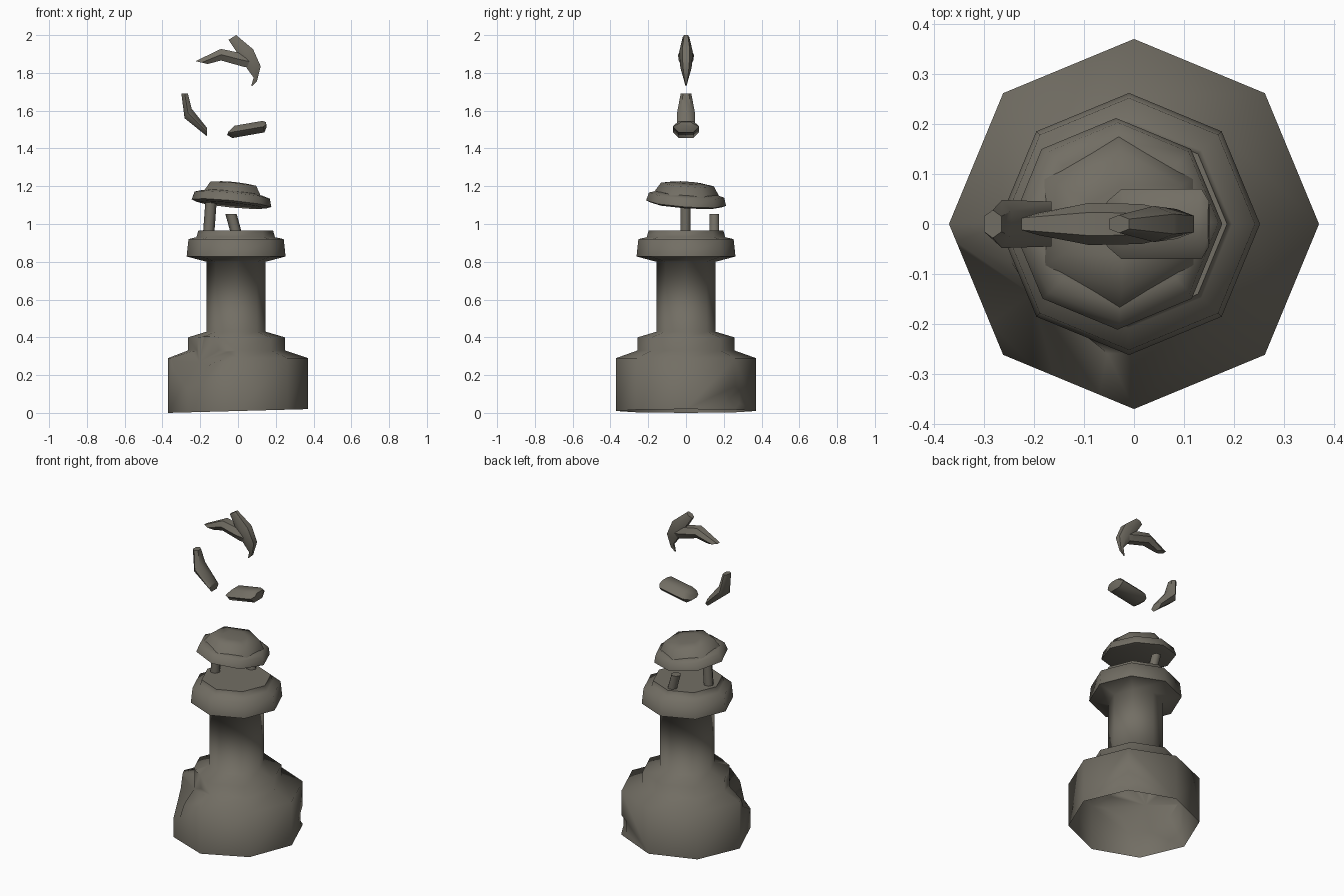
import bpy, bmesh, math
from mathutils import Vector, Matrix

if "Cube" in bpy.data.objects:
    bpy.data.objects.remove(bpy.data.objects["Cube"])

stone = bpy.data.materials.new("weathered_stone")
stone.diffuse_color = (0.17, 0.157, 0.128, 1)
stone.use_nodes = True
stone.node_tree.nodes["Principled BSDF"].inputs["Base Color"].default_value = stone.diffuse_color


def finish(name, bm, smooth=True, angle=75):
    bmesh.ops.recalc_face_normals(bm, faces=bm.faces)
    for f in bm.faces:
        f.smooth = smooth
    me = bpy.data.meshes.new(name)
    bm.to_mesh(me)
    bm.free()
    me.materials.append(stone)
    if smooth:
        me.set_sharp_from_angle(angle=math.radians(angle))
    ob = bpy.data.objects.new(name, me)
    bpy.context.collection.objects.link(ob)
    return ob


def loft(bm, rings):
    """Skin equal-length rings of points and cap both ends."""
    vs = [[bm.verts.new(p) for p in r] for r in rings]
    n = len(vs[0])
    for a, b in zip(vs, vs[1:]):
        for i in range(n):
            j = (i + 1) % n
            bm.faces.new((a[i], a[j], b[j], b[i]))
    bm.faces.new(vs[0][::-1])
    bm.faces.new(vs[-1])
    return vs


def ring(r, z, n=8, cx=0.0, cy=0.0, turn=0.0):
    return [Vector((cx + r * math.cos(turn + math.tau * i / n),
                    cy + r * math.sin(turn + math.tau * i / n), z)) for i in range(n)]


def lathe(name, profile, n=8, turn=0.0, matrix=None):
    """Profile entries are (radius, height, centre x)."""
    bm = bmesh.new()
    loft(bm, [ring(r, z, n, cx, 0, turn) for r, z, cx in profile])
    if matrix:
        bm.transform(matrix)
    return finish(name, bm)


def star_cutter(name, apex, rim):
    """Pit shape: facets fan out from the apex through the rim points."""
    bm = bmesh.new()
    apex = Vector(apex)
    rim = [Vector(p) for p in rim]
    mean = sum(rim, Vector()) / len(rim)
    a = bm.verts.new(apex)
    o = bm.verts.new(apex + (mean - apex) * 4)
    vs = [bm.verts.new(apex + (p - apex) * 2) for p in rim]
    for i, v in enumerate(vs):
        w = vs[(i + 1) % len(vs)]
        bm.faces.new((a, v, w))
        bm.faces.new((o, w, v))
    ob = finish(name, bm, smooth=False)
    ob.hide_render = True
    return ob


# Tower: base, step, shaft and gallery in one shell
tower = lathe("tower", [
    (0.37, 0.0, 0), (0.37, 0.29, 0), (0.258, 0.33, -0.008), (0.256, 0.40, -0.008),
    (0.156, 0.43, -0.01), (0.156, 0.80, -0.01), (0.262, 0.828, -0.01),
    (0.252, 0.92, -0.01), (0.208, 0.93, -0.012), (0.198, 0.965, -0.012)])
for v in tower.data.vertices:          # worn, slightly slanted foot
    if v.co.z < 0.01:
        v.co.z = 0.01 + 0.027 * v.co.x

# Broken corner and chipped foot
cutters = [
    star_cutter("crater_cutter", (-0.205, -0.14, 0.27), [
        (-0.36, -0.04, 0.28), (-0.25, -0.07, 0.33), (-0.18, -0.17, 0.42),
        (-0.12, -0.20, 0.41), (-0.09, -0.23, 0.31), (-0.16, -0.30, 0.25),
        (-0.20, -0.285, 0.15), (-0.29, -0.20, 0.15), (-0.35, -0.08, 0.21)]),
    star_cutter("chip_cutter", (0.23, 0.23, 0.08), [
        (0.262, 0.262, 0.14), (0.285, 0.21, 0.12), (0.285, 0.21, 0.05),
        (0.262, 0.262, 0.025), (0.21, 0.285, 0.05), (0.21, 0.285, 0.12)])]
for c in cutters:
    m = tower.modifiers.new(c.name, 'BOOLEAN')
    m.operation = 'DIFFERENCE'
    m.solver = 'EXACT'
    m.object = c
bpy.context.view_layer.update()
dg = bpy.context.evaluated_depsgraph_get()
cut = bpy.data.meshes.new_from_object(tower.evaluated_get(dg))
tower.modifiers.clear()
tower.data = cut
for c in cutters:
    bpy.data.objects.remove(c)

# Open the underside so the shell is hollow
bm = bmesh.new()
bm.from_mesh(cut)
under = [f for f in bm.faces if f.normal.z < -0.9 and f.calc_center_median().z < 0.03]
bmesh.ops.delete(bm, geom=under, context='FACES_ONLY')
bm.to_mesh(cut)
bm.free()
cut.set_sharp_from_angle(angle=math.radians(75))

# Tilted lantern roof: octagonal eave and six-sided cap
tilt = (Matrix.Translation((-0.035, 0, 1.105)) @ Matrix.Rotation(math.radians(5.5), 4, 'Y')
        @ Matrix.Rotation(math.radians(-4), 4, 'X'))
lathe("roof_eave", [(0.185, -0.005, 0), (0.212, 0.005, 0), (0.20, 0.048, 0),
                    (0.16, 0.06, 0)], 8, 0, tilt)
lathe("roof_cap", [(0.172, 0.055, 0), (0.14, 0.105, 0), (0.07, 0.114, 0)],
      6, math.pi / 2, tilt)

# Lantern posts: one whole, one snapped
for name, foot, top in (("lantern_post", (-0.155, -0.003, 0.955), (-0.142, -0.003, 1.13)),
                        ("broken_post", (-0.01, 0.15, 0.955), (-0.037, 0.15, 1.053))):
    bm = bmesh.new()
    loft(bm, [ring(0.03, p[2], 6, p[0], p[1]) for p in (foot, top)])
    finish(name, bm, angle=65)


def shard(name, sections):
    """Each section is upper x, z, lower x, z and half width."""
    bm = bmesh.new()
    rings = []
    for ux, uz, lx, lz, w in sections:
        mx, mz = (ux + lx) / 2, (uz + lz) / 2
        rings.append([(ux, -w * 0.55, uz), (ux, w * 0.55, uz), (mx, w, mz),
                      (lx, w * 0.55, lz), (lx, -w * 0.55, lz), (mx, -w, mz)])
    loft(bm, rings)
    finish(name, bm, angle=50)


# Floating curved fragments
shard("upper_shard_tail", [(-0.225, 1.862, -0.16, 1.847, 0.022), (-0.09, 1.927, -0.09, 1.866, 0.042),
                           (0.0, 1.908, 0.03, 1.832, 0.04), (0.06, 1.89, 0.06, 1.83, 0.03)])
shard("upper_shard_point", [(-0.01, 2.0, -0.05, 1.975, 0.018), (0.08, 1.925, 0.0, 1.90, 0.036),
                            (0.12, 1.835, 0.05, 1.82, 0.03), (0.10, 1.755, 0.083, 1.775, 0.012),
                            (0.075, 1.73, 0.07, 1.732, 0.003)])
shard("side_shard", [(-0.265, 1.69, -0.30, 1.692, 0.028), (-0.245, 1.61, -0.283, 1.56, 0.048),
                     (-0.165, 1.51, -0.165, 1.465, 0.045)])
shard("lower_shard", [(-0.05, 1.49, -0.058, 1.472, 0.045), (-0.02, 1.52, -0.03, 1.455, 0.07),
                      (0.13, 1.546, 0.14, 1.485, 0.07), (0.148, 1.54, 0.152, 1.515, 0.045)])
